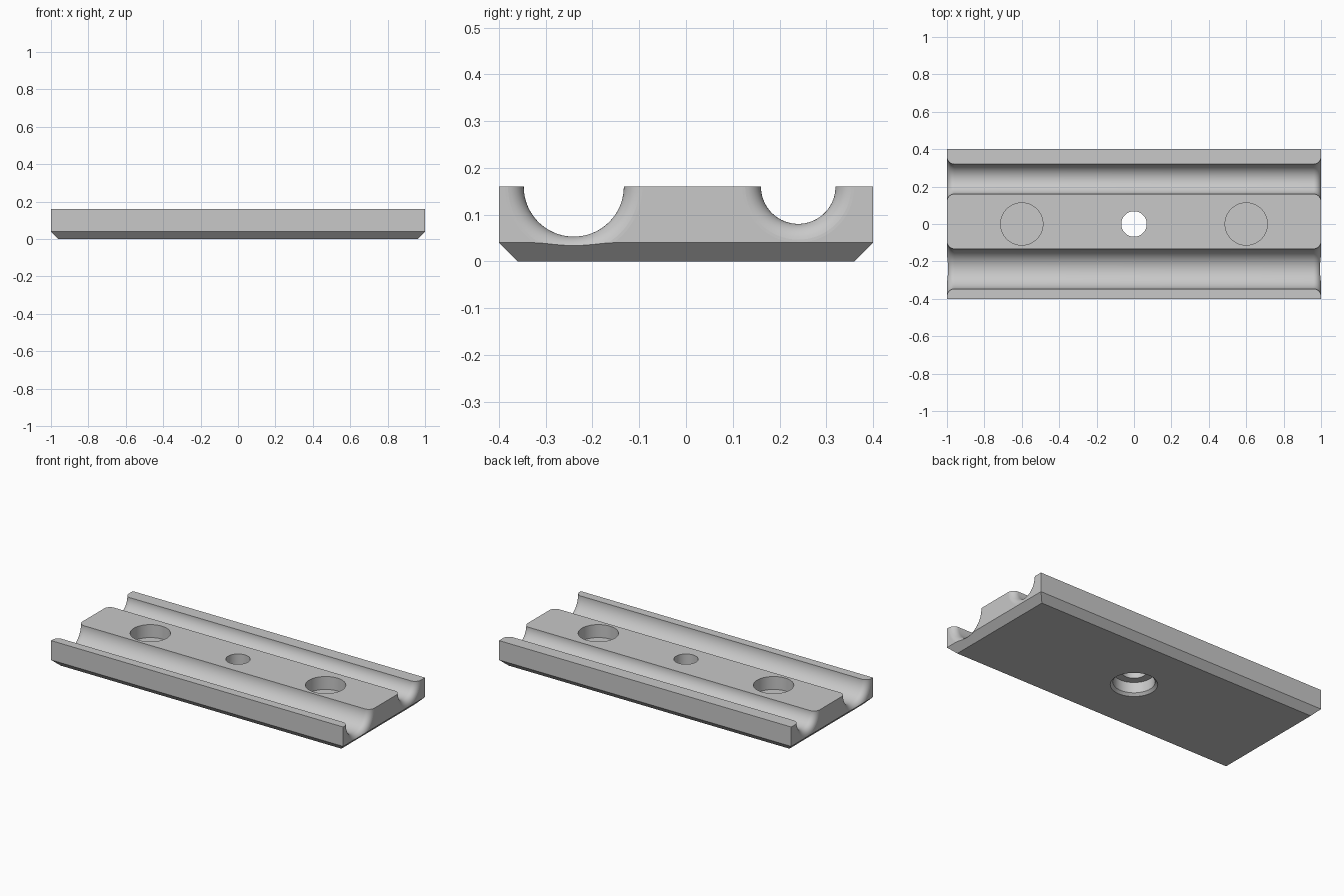
import bpy, bmesh, math
from mathutils import Matrix

cube = bpy.data.objects.get("Cube")
if cube:
    bpy.data.objects.remove(cube, do_unlink=True)

HX, HY, TOP, CHAMFER = 1.0, 0.4, 0.16, 0.04

grey = bpy.data.materials.new("light grey")
grey.use_nodes = True
colour = (0.58, 0.58, 0.58, 1)
grey.diffuse_color = colour
grey.node_tree.nodes["Principled BSDF"].inputs["Base Color"].default_value = colour


def loft(name, rings):
    """Closed solid skinned through matching rings of points."""
    bm = bmesh.new()
    loops = [[bm.verts.new(p) for p in ring] for ring in rings]
    n = len(loops[0])
    for a, b in zip(loops, loops[1:]):
        for i in range(n):
            j = (i + 1) % n
            bm.faces.new((a[i], a[j], b[j], b[i]))
    bm.faces.new(loops[0])
    bm.faces.new(loops[-1])
    bmesh.ops.recalc_face_normals(bm, faces=bm.faces)
    mesh = bpy.data.meshes.new(name)
    bm.to_mesh(mesh)
    bm.free()
    obj = bpy.data.objects.new(name, mesh)
    bpy.context.collection.objects.link(obj)
    return obj


def turned(name, profile, place, n=96):
    """Solid of revolution from (radius, height) pairs, moved into place."""
    angles = [(i + 0.5) * math.tau / n for i in range(n)]
    obj = loft(name, [[(r * math.cos(a), r * math.sin(a), h) for a in angles]
                      for r, h in profile])
    obj.data.transform(place)
    return obj


def rectangle(inset, z):
    x, y = HX - inset, HY - inset
    return [(-x, -y, z), (x, -y, z), (x, y, z), (-x, y, z)]


# Plate with a chamfered underside
plate = loft("grooved_plate", [rectangle(CHAMFER, 0), rectangle(0, CHAMFER),
                               rectangle(0, TOP)])


# Lengthwise grooves with rounded, flared ends
def groove(name, y, r, flare=0.04, steps=10):
    end = [(r + flare * (1 - math.cos(t)), HX - flare + flare * math.sin(t))
           for t in (i * math.pi / 2 / steps for i in range(steps + 1))]
    end.append((r + flare, HX + 0.05))
    profile = [(a, -h) for a, h in reversed(end)] + end
    place = Matrix.Translation((0, y, TOP)) @ Matrix.Rotation(math.pi / 2, 4, "Y")
    return turned(name, profile, place)


cutters = [groove("wide_groove", -0.24, 0.107), groove("narrow_groove", 0.24, 0.0797)]

# Blind round pockets in the top
for side, x in (("left", 0.6), ("right", -0.6)):
    cutters.append(turned(side + "_pocket", [(0.113, 0.08), (0.113, 0.3)],
                          Matrix.Translation((x, 0, 0))))

# Centre hole with a wider, edge-broken recess below
cutters.append(turned("centre_hole", [(0.145, -0.015), (0.115, 0.015), (0.115, 0.08),
                                      (0.068, 0.08), (0.068, 0.3)], Matrix()))

for cutter in cutters:
    cutter.hide_render = True
    mod = plate.modifiers.new(cutter.name, "BOOLEAN")
    mod.operation = "DIFFERENCE"
    mod.solver = "EXACT"
    mod.object = cutter

# Bake the cuts and drop the cutters
bpy.context.view_layer.update()
graph = bpy.context.evaluated_depsgraph_get()
mesh = bpy.data.meshes.new_from_object(plate.evaluated_get(graph))
plate.modifiers.clear()
plate.data = mesh
for cutter in cutters:
    bpy.data.objects.remove(cutter, do_unlink=True)

mesh.materials.clear()
mesh.materials.append(grey)
for face in mesh.polygons:
    face.material_index = 0

# Smooth grooves and holes, flat end faces
bpy.ops.object.select_all(action="DESELECT")
plate.select_set(True)
bpy.context.view_layer.objects.active = plate
bpy.ops.object.shade_smooth_by_angle(angle=math.radians(30))
for face in plate.data.polygons:
    if abs(face.center.x) > HX - 0.0005:
        face.use_smooth = False
